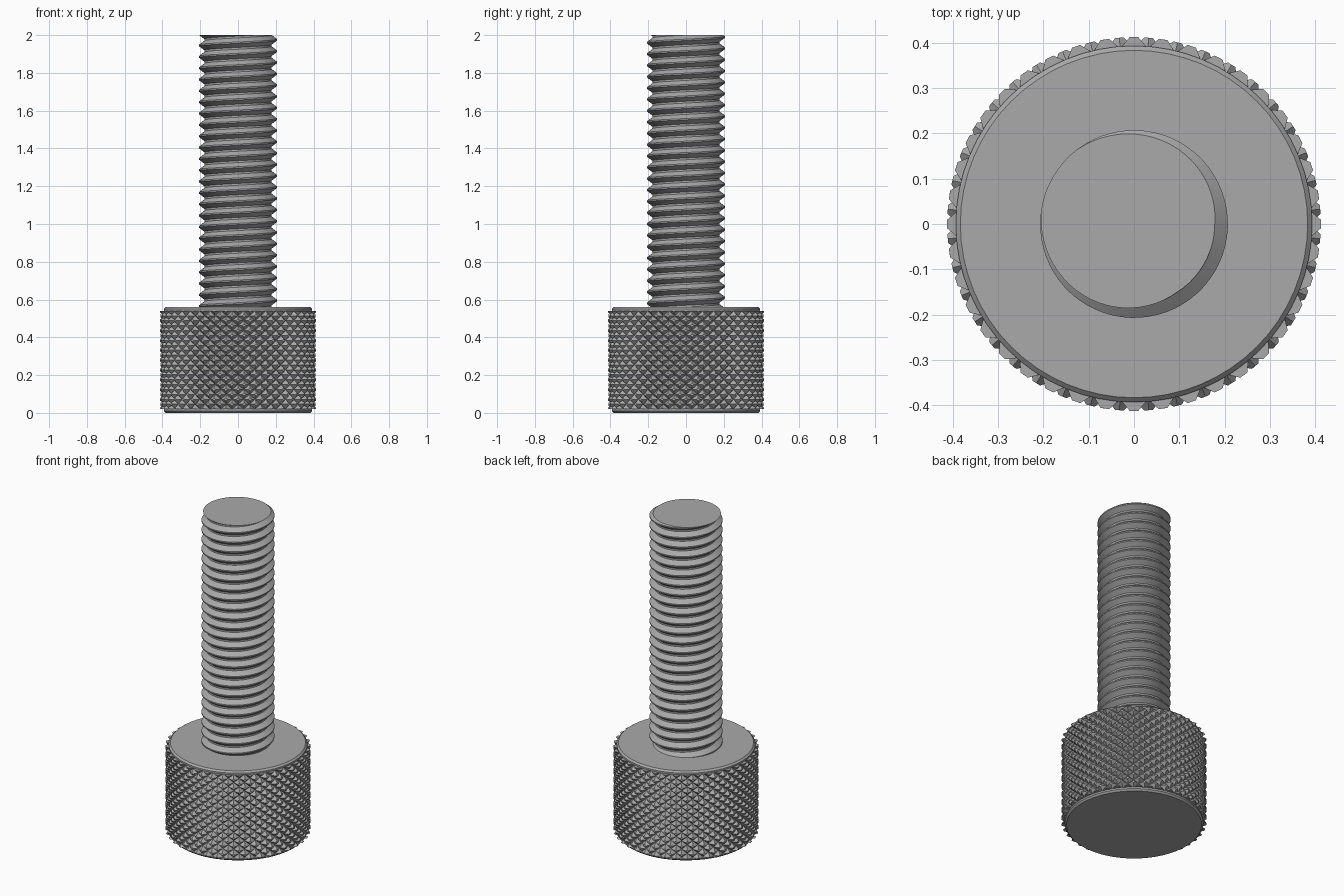
import bpy, bmesh
from math import pi, cos, sin

cube = bpy.data.objects.get("Cube")
if cube:
    bpy.data.objects.remove(cube, do_unlink=True)

# Single steel grey material
steel = bpy.data.materials.new("steel_grey")
steel.use_nodes = True
GREY = (0.4, 0.4, 0.4, 1)
steel.diffuse_color = GREY
steel.node_tree.nodes["Principled BSDF"].inputs["Base Color"].default_value = GREY

HEAD_TOP, HEIGHT = 0.56, 2.0


def polar(r, a, z):
    return (r * cos(a), r * sin(a), z)


def finish(name, bm):
    bmesh.ops.recalc_face_normals(bm, faces=bm.faces)
    mesh = bpy.data.meshes.new(name)
    bm.to_mesh(mesh)
    bm.free()
    mesh.materials.append(steel)
    ob = bpy.data.objects.new(name, mesh)
    bpy.context.collection.objects.link(ob)
    bpy.ops.object.select_all(action='DESELECT')
    ob.select_set(True)
    bpy.context.view_layer.objects.active = ob
    bpy.ops.object.shade_smooth_by_angle(angle=pi / 9)
    return ob


def trim(bm, low, high):
    """Cut the mesh flat at two heights and cap both ends."""
    for z, up in ((low, -1), (high, 1)):
        bmesh.ops.bisect_plane(bm, geom=bm.verts[:] + bm.edges[:] + bm.faces[:],
                               dist=1e-5, plane_co=(0, 0, z), plane_no=(0, 0, up),
                               clear_outer=True)
    rim = [e for e in bm.edges if e.is_boundary]
    bmesh.ops.holes_fill(bm, edges=rim, sides=0)


# Head core: bevelled rims above and below a recessed waist
def head_core():
    half = [(0.383, 0), (0.393, 0.01), (0.393, 0.02), (0.37, 0.02)]
    profile = half + [(r, HEAD_TOP - z) for r, z in reversed(half)]
    n = 64
    bm = bmesh.new()
    rings = [[bm.verts.new(polar(r, 2 * pi * i / n, z)) for i in range(n)]
             for r, z in profile]
    for a, b in zip(rings, rings[1:]):
        for i in range(n):
            j = (i + 1) % n
            bm.faces.new((a[i], a[j], b[j], b[i]))
    bm.faces.new(rings[0][::-1])
    bm.faces.new(rings[-1])
    finish("head_core", bm)


# Knurled grip: a lattice of truncated diamond pyramids
def knurled_grip():
    around, rows, low, high = 40, 10, 0.02, 0.54
    r_groove, r_tip, flat = 0.388, 0.412, 0.3
    step = (high - low) / rows / 2
    bm = bmesh.new()
    corners = {}

    def corner(a, b):
        key = (a % (2 * around), b)
        if key not in corners:
            corners[key] = bm.verts.new(polar(r_groove, a * pi / around, low + b * step))
        return corners[key]

    around_cell = ((1, 0), (0, 1), (-1, 0), (0, -1))
    for b in range(-2, 2 * rows + 3):
        for a in range(2 * around):
            if (a + b) % 2:
                continue
            base = [corner(a + da, b + db) for da, db in around_cell]
            tip = [bm.verts.new(polar(r_tip, (a + flat * da) * pi / around,
                                      low + (b + flat * db) * step))
                   for da, db in around_cell]
            bm.faces.new(tip)
            for i in range(4):
                j = (i + 1) % 4
                bm.faces.new((base[i], base[j], tip[j], tip[i]))
    trim(bm, low, high)
    finish("knurled_grip", bm)


# Threaded shaft: right-handed helix with a V profile, cut flat at the ends
def threaded_shaft():
    n, pitch = 64, 0.06
    r_root, r_crest = 0.178, 0.207
    profile = [(-0.06, r_crest), (0.06, r_crest), (0.42, r_root), (0.58, r_root)]
    turns = int((HEIGHT - HEAD_TOP) / pitch) + 6
    start = HEIGHT - (turns - 2) * pitch
    phase = 5 * pi / 6
    bm = bmesh.new()
    grid = []
    for s in range(n):
        ang = phase + 2 * pi * s / n
        grid.append([bm.verts.new(polar(r, ang, start + pitch * (k + f + s / n)))
                     for k in range(turns) for f, r in profile])
    count = turns * len(profile)
    for s in range(n):
        wrap = len(profile) if s == n - 1 else 0
        a, b = grid[s], grid[(s + 1) % n]
        for m in range(count - 1 - wrap):
            bm.faces.new((a[m], b[m + wrap], b[m + wrap + 1], a[m + 1]))
    trim(bm, HEAD_TOP - 0.01, HEIGHT)
    finish("threaded_shaft", bm)


head_core()
knurled_grip()
threaded_shaft()
